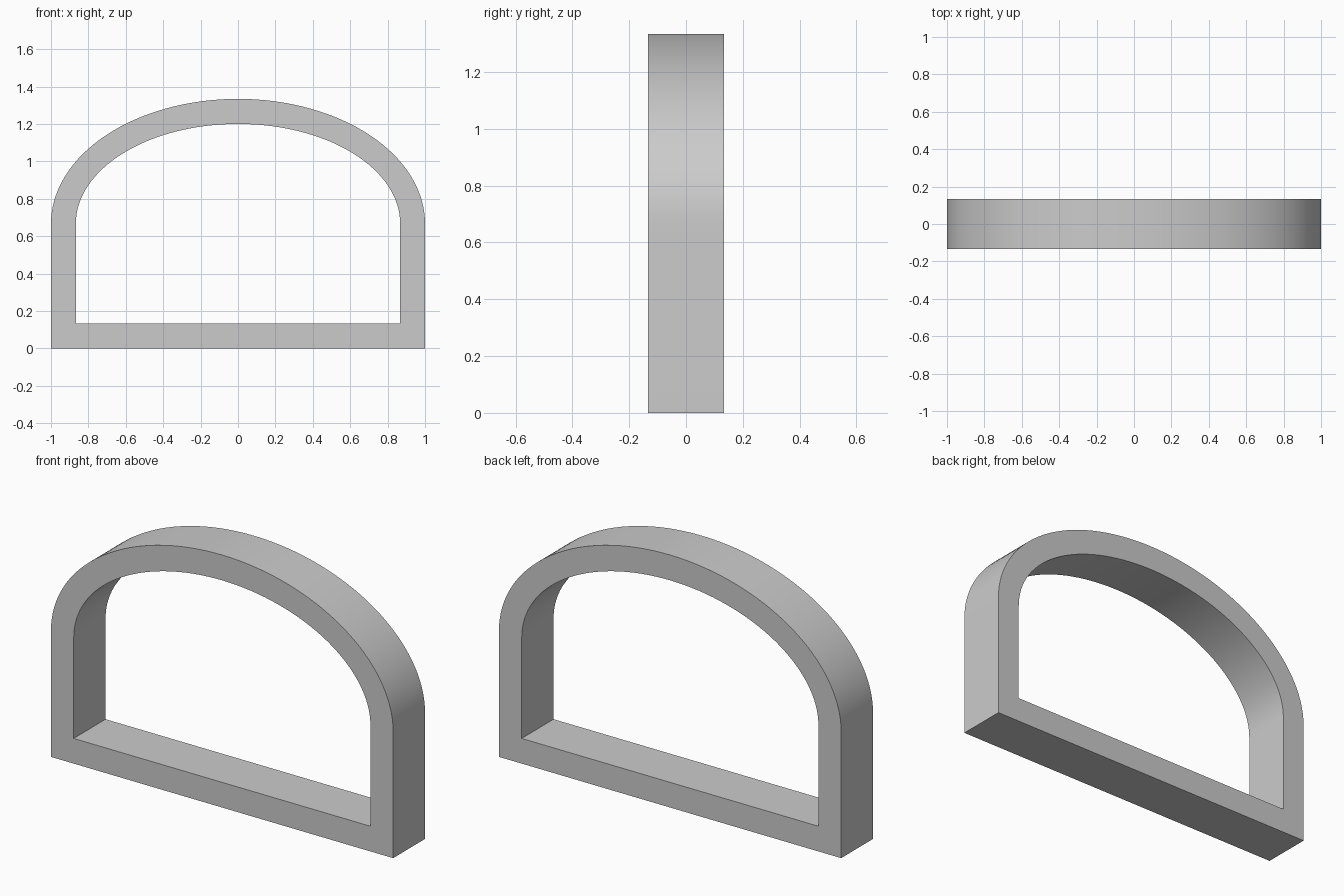
import bpy
import bmesh
from math import sin, cos, pi, radians

cube = bpy.data.objects.get("Cube")
if cube:
    bpy.data.objects.remove(cube, do_unlink=True)

HALF_DEPTH = 0.133
SPRING = 0.667      # height where the straight sides meet the arch
SEGMENTS = 64


def arch_outline(half_width, bottom, rise):
    """Square-bottomed outline closed by a half-ellipse arch."""
    arc = [(half_width * cos(pi * i / SEGMENTS), SPRING + rise * sin(pi * i / SEGMENTS))
           for i in range(SEGMENTS + 1)]
    return [(half_width, bottom)] + arc + [(-half_width, bottom)]


# Plain grey finish
grey = bpy.data.materials.new("plain_grey")
grey.use_nodes = True
colour = (0.6, 0.6, 0.6, 1)
grey.diffuse_color = colour
grey.node_tree.nodes["Principled BSDF"].inputs["Base Color"].default_value = colour

# Arched frame: front and back rings joined by outer and inner walls
bm = bmesh.new()
outer = arch_outline(1.0, 0.0, 0.667)
inner = arch_outline(0.867, 0.133, 0.533)
loops = [[bm.verts.new((x, y, z)) for x, z in outline]
         for outline, y in ((outer, -HALF_DEPTH), (outer, HALF_DEPTH),
                            (inner, HALF_DEPTH), (inner, -HALF_DEPTH))]
count = len(outer)
for a, b in zip(loops, loops[1:] + loops[:1]):
    for i in range(count):
        j = (i + 1) % count
        bm.faces.new((a[i], a[j], b[j], b[i]))
bmesh.ops.recalc_face_normals(bm, faces=bm.faces)

mesh = bpy.data.meshes.new("arched_frame")
bm.to_mesh(mesh)
bm.free()
mesh.materials.append(grey)
frame = bpy.data.objects.new("arched_frame", mesh)
bpy.context.collection.objects.link(frame)

# Smooth arch with crisp rims and corners
bpy.ops.object.select_all(action="DESELECT")
frame.select_set(True)
bpy.context.view_layer.objects.active = frame
bpy.ops.object.shade_smooth_by_angle(angle=radians(30))
